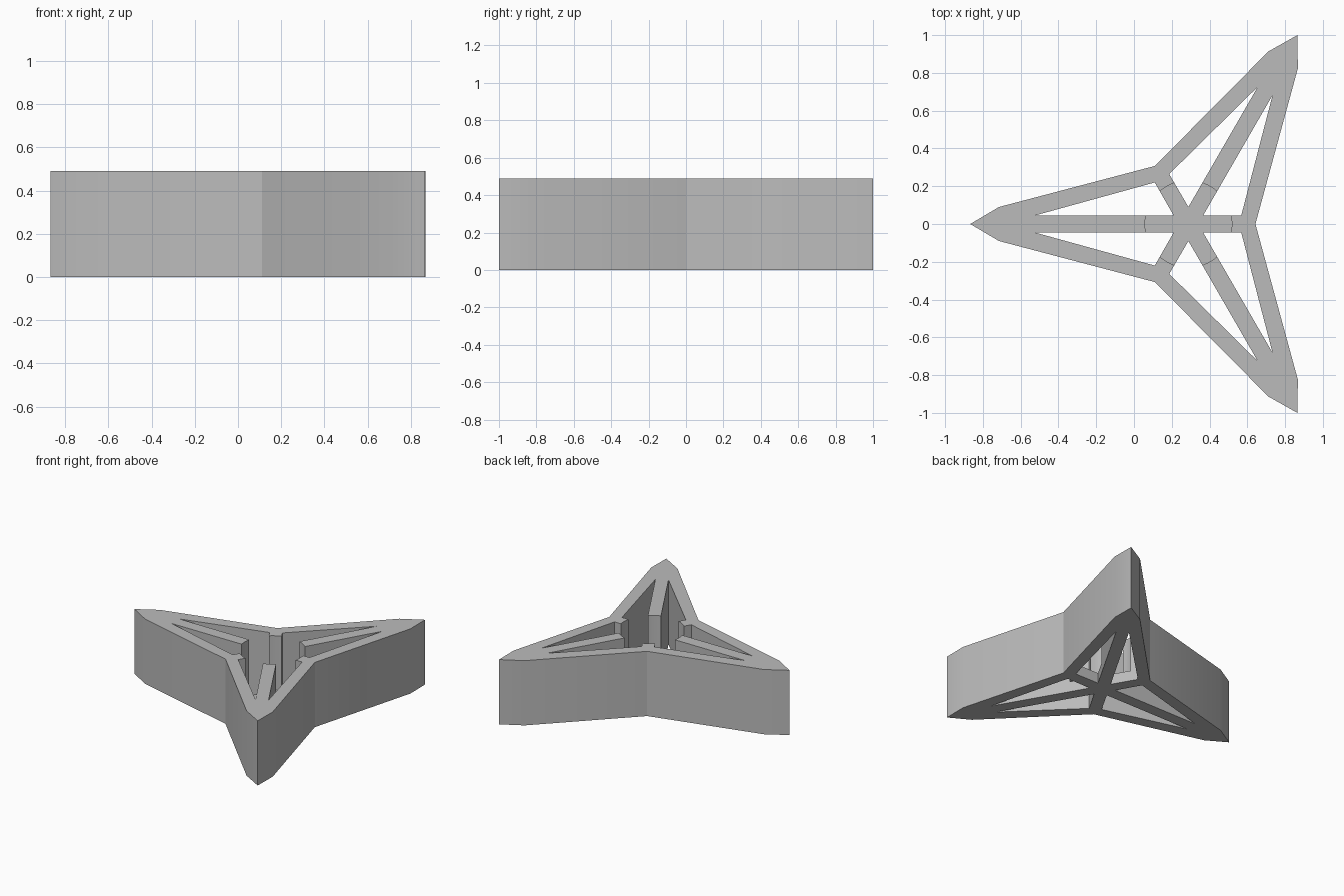
import bpy, bmesh
from math import radians, cos, sin, pi

HEIGHT = 0.49
HUB_HEIGHT = 0.08
WELL_RADIUS = 0.23
CENTRE_X = 0.288
ARM_ANGLES = [radians(a) for a in (60, 180, 300)]

cube = bpy.data.objects.get("Cube")
if cube:
    bpy.data.objects.remove(cube, do_unlink=True)

grey = bpy.data.materials.new("plain grey")
grey.use_nodes = True
colour = (0.5, 0.5, 0.5, 1)
grey.diffuse_color = colour
grey.node_tree.nodes["Principled BSDF"].inputs["Base Color"].default_value = colour


def place(point, angle):
    """Turn a point of the arm along +x to the given arm direction."""
    u, v = point
    return (CENTRE_X + u * cos(angle) - v * sin(angle),
            u * sin(angle) + v * cos(angle))


def prisms(name, outlines, bottom, top):
    """Make one object of upright prisms from flat outlines."""
    bm = bmesh.new()
    for outline in outlines:
        face = bm.faces.new([bm.verts.new((x, y, bottom)) for x, y in outline])
        result = bmesh.ops.extrude_face_region(bm, geom=[face])
        raised = [g for g in result["geom"] if isinstance(g, bmesh.types.BMVert)]
        bmesh.ops.translate(bm, verts=raised, vec=(0, 0, top - bottom))
    bmesh.ops.recalc_face_normals(bm, faces=bm.faces)
    mesh = bpy.data.meshes.new(name)
    bm.to_mesh(mesh)
    bm.free()
    mesh.materials.append(grey)
    obj = bpy.data.objects.new(name, mesh)
    bpy.context.collection.objects.link(obj)
    return obj


def cut(target, cutter):
    """Subtract the cutter and remove it."""
    mod = target.modifiers.new("cut", "BOOLEAN")
    mod.operation = "DIFFERENCE"
    mod.solver = "EXACT"
    mod.object = cutter
    cutter.hide_render = True
    bpy.ops.object.select_all(action="DESELECT")
    target.select_set(True)
    bpy.context.view_layer.objects.active = target
    bpy.ops.object.modifier_apply(modifier=mod.name)
    bpy.data.objects.remove(cutter, do_unlink=True)


# Three-pointed star body: shoulder, tip, shoulder, notch for each arm
arm = [(1.003, -0.09), (1.155, 0), (1.003, 0.09), (0.1775, 0.3074)]
star = [place(p, a) for a in ARM_ANGLES for p in arm]
frame = prisms("star_frame", [star], 0, HEIGHT)

# Triangular openings on both sides of each arm's rib
opening = [(0.078, 0.045), (0.813, 0.045), (0.178, 0.22)]
openings = [[place((u, v * side), a) for u, v in opening]
            for a in ARM_ANGLES for side in (1, -1)]
cut(frame, prisms("opening_cutter", openings, -0.1, HEIGHT + 0.1))

# Round well that lowers the ribs at the hub
circle = [place((WELL_RADIUS, 0), 2 * pi * (i + 0.5) / 48) for i in range(48)]
cut(frame, prisms("well_cutter", [circle], HUB_HEIGHT, HEIGHT + 0.1))

bpy.ops.object.shade_smooth_by_angle(angle=radians(30))
